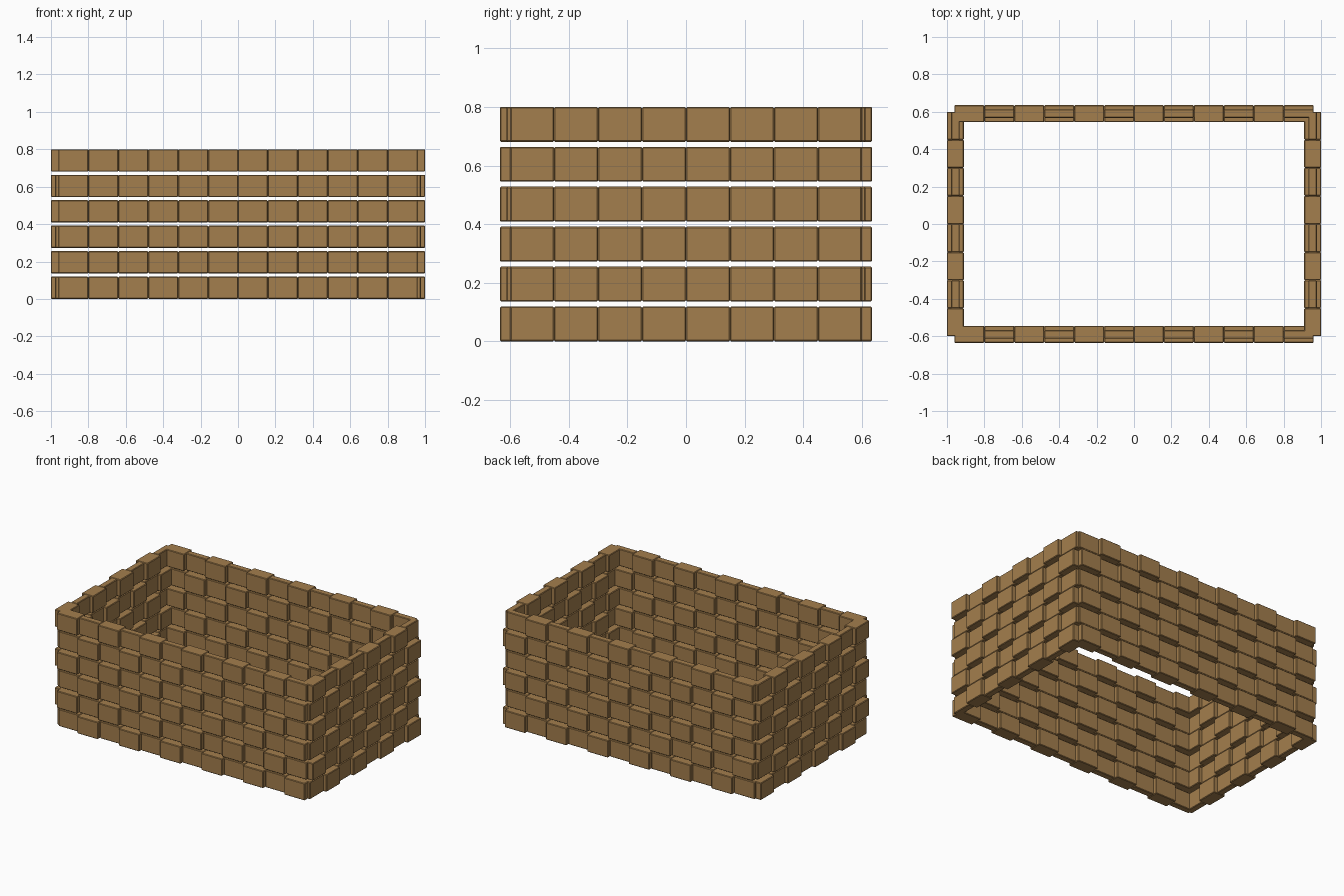
import bpy, bmesh
from mathutils import Matrix, Vector

cube = bpy.data.objects.get("Cube")
if cube:
    bpy.data.objects.remove(cube, do_unlink=True)

# Wicker colour
wicker = bpy.data.materials.new("wicker_brown")
wicker.use_nodes = True
colour = (0.37, 0.21, 0.075, 1.0)
wicker.diffuse_color = colour
wicker.node_tree.nodes["Principled BSDF"].inputs["Base Color"].default_value = colour

# Basket layout
ROWS, ROW_HEIGHT, ROW_PITCH = 6, 0.119, 0.1362
THICK, THIN, BEVEL = 0.09, 0.045, 0.004
# wall name: (runs along x, side, distance from centre, half length, slots)
WALLS = {
    "front": (True, -1, 0.59, 0.96, 12),
    "back": (True, 1, 0.59, 0.96, 12),
    "left": (False, 1, 0.955, 0.60, 8),
    "right": (False, -1, 0.955, 0.60, 8),
}


def add_block(bm, centre, size):
    """One woven block, slightly rounded on its edges."""
    matrix = Matrix.Translation(centre) @ Matrix.Diagonal((*size, 1.0))
    verts = bmesh.ops.create_cube(bm, size=1.0, matrix=matrix)["verts"]
    edges = list({e for v in verts for e in v.link_edges})
    bmesh.ops.bevel(bm, geom=edges, offset=BEVEL, segments=1, affect="EDGES")


def woven_strip(name, row, along_x, side, distance, half, slots):
    """A strip of alternating thick and thin blocks."""
    bm = bmesh.new()
    step = 2 * half / slots
    z = ROW_HEIGHT / 2 + row * ROW_PITCH
    for i in range(slots):
        # the weave shifts by one block on each row
        depth = THICK if (i + row) % 2 else THIN
        along = -half + (i + 0.5) * step
        across = side * distance
        if along_x:
            add_block(bm, Vector((along, across, z)), (step, depth, ROW_HEIGHT))
        else:
            add_block(bm, Vector((across, along, z)), (depth, step, ROW_HEIGHT))
    mesh = bpy.data.meshes.new(name)
    bm.to_mesh(mesh)
    bm.free()
    mesh.materials.append(wicker)
    bpy.context.collection.objects.link(bpy.data.objects.new(name, mesh))


for row in range(ROWS):
    for wall, layout in WALLS.items():
        woven_strip(f"{wall}_strip_{row + 1}", row, *layout)
